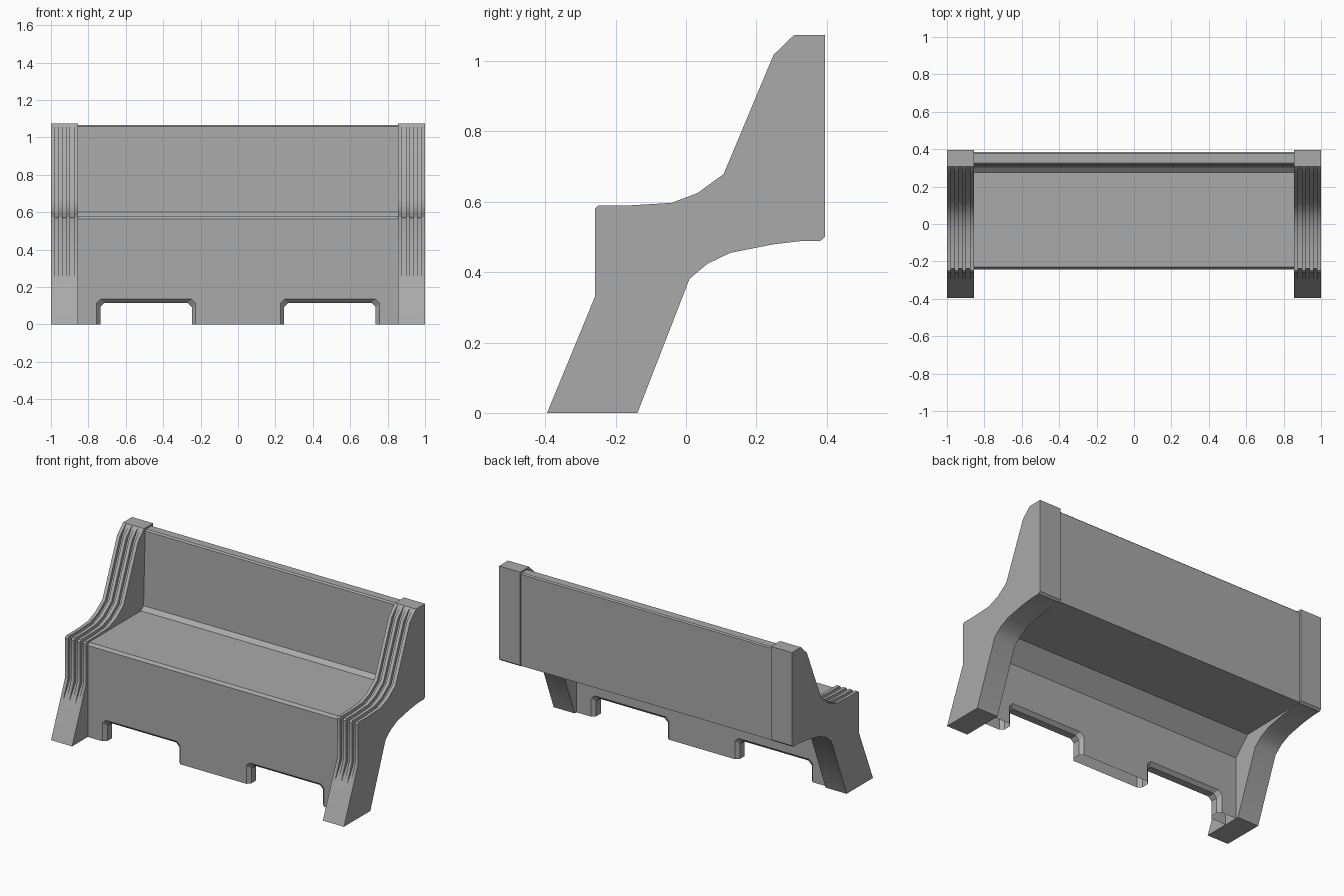
import bpy
import bmesh
import math
from mathutils import Vector

cube = bpy.data.objects.get("Cube")
if cube:
    bpy.data.objects.remove(cube, do_unlink=True)

grey = bpy.data.materials.new("grey_plastic")
grey.use_nodes = True
COLOUR = (0.4, 0.4, 0.4, 1)
grey.diffuse_color = COLOUR
grey.node_tree.nodes["Principled BSDF"].inputs["Base Color"].default_value = COLOUR

INNER, OUTER = 0.856, 1.0
GROOVE_DEPTH = 0.02


def make_object(name, bm):
    bmesh.ops.recalc_face_normals(bm, faces=bm.faces)
    mesh = bpy.data.meshes.new(name)
    bm.to_mesh(mesh)
    bm.free()
    mesh.materials.append(grey)
    obj = bpy.data.objects.new(name, mesh)
    bpy.context.collection.objects.link(obj)
    return obj


def loft(name, rings):
    """Join closed rings of equal length and cap both ends."""
    bm = bmesh.new()
    rows = [[bm.verts.new(p) for p in ring] for ring in rings]
    n = len(rows[0])
    for a, b in zip(rows, rows[1:]):
        for i in range(n):
            j = (i + 1) % n
            bm.faces.new((a[i], a[j], b[j], b[i]))
    bm.faces.new(rows[0])
    bm.faces.new(rows[-1])
    return make_object(name, bm)


# Seat, backrest and front panel share one (y, z) profile
body_profile = [
    (-0.242, 0), (-0.242, 0.564), (-0.23, 0.58), (0.276, 0.58),
    (0.302, 0.602), (0.318, 1.057), (0.327, 1.065), (0.378, 1.065),
    (0.385, 1.058), (0.385, 0.493), (-0.055, 0.485), (-0.155, 0.382), (-0.155, 0),
]
body = loft("seat_and_backrest",
            [[(x, y, z) for y, z in body_profile] for x in (-INNER, INNER)])


# Openings under the front panel, flared on both faces
def notch_ring(cx, y, grow):
    half, top, cut = 0.245 + grow, 0.115 + grow, 0.022
    outline = [(-half, -0.1), (-half, top - cut), (-half + cut, top),
               (half - cut, top), (half, top - cut), (half, -0.1)]
    return [(cx + x, y, z) for x, z in outline]


cutters = []
for cx in (-0.491, 0.491):
    stations = [(-0.29, 0.02), (-0.242, 0.02), (-0.22, 0),
                (-0.175, 0), (-0.155, 0.02), (-0.11, 0.02)]
    cutter = loft("notch_cutter", [notch_ring(cx, y, g) for y, g in stations])
    cutter.hide_render = True
    mod = body.modifiers.new("notch", "BOOLEAN")
    mod.operation = "DIFFERENCE"
    mod.solver = "EXACT"
    mod.object = cutter
    cutters.append(cutter)

bpy.context.view_layer.update()
evaluated = body.evaluated_get(bpy.context.evaluated_depsgraph_get())
cut_mesh = bpy.data.meshes.new_from_object(evaluated)
body.modifiers.clear()
body.data = cut_mesh
for cutter in cutters:
    bpy.data.objects.remove(cutter, do_unlink=True)

# The moulded shell is open underneath and where it meets the supports
shell = bmesh.new()
shell.from_mesh(cut_mesh)
open_faces = [f for f in shell.faces
              if all(abs(v.co.z) < 0.001 for v in f.verts)
              or all(abs(abs(v.co.x) - INNER) < 0.001 for v in f.verts)
              and abs(f.normal.x) > 0.9]
bmesh.ops.delete(shell, geom=open_faces, context="FACES")
shell.to_mesh(cut_mesh)
shell.free()

# End supports: front chain carries the grooves, back chain is plain
front_chain = [
    (-0.395, 0), (-0.305, 0.218), (-0.259, 0.33), (-0.259, 0.58), (-0.249, 0.59),
    (-0.158, 0.59), (-0.041, 0.597), (0.033, 0.625), (0.107, 0.679),
    (0.249, 1.018), (0.308, 1.075),
]
back_chain = [
    (0.395, 1.075), (0.395, 0.5), (0.382, 0.489), (0.331, 0.489), (0.246, 0.479),
    (0.126, 0.455), (0.061, 0.424), (0.01, 0.381), (-0.138, 0),
]


def sink(chain):
    """Push the middle of the chain inward along its mitred normals."""
    pts = [Vector(p) for p in chain]
    out = list(chain)
    for i in range(2, len(pts) - 1):
        a = (pts[i] - pts[i - 1]).normalized()
        b = (pts[i + 1] - pts[i]).normalized()
        na, nb = Vector((a.y, -a.x)), Vector((b.y, -b.x))
        m = (na + nb).normalized()
        out[i] = tuple(pts[i] + m * GROOVE_DEPTH / m.dot(na))
    return out


groove_chain = sink(front_chain)


def end_support(name, side):
    bm = bmesh.new()
    cache = {}

    def vert(x, p):
        key = (round(x, 5), round(p[0], 5), round(p[1], 5))
        if key not in cache:
            cache[key] = bm.verts.new((side * x, p[0], p[1]))
        return cache[key]

    def face(corners):
        verts = list(dict.fromkeys(vert(x, p) for x, p in corners))
        if len(verts) > 2:
            bm.faces.new(verts)

    strips = 7
    xs = [INNER + (OUTER - INNER) * i / strips for i in range(strips + 1)]
    # Alternating ridges and grooves
    for i in range(strips):
        ring = (groove_chain if i % 2 else front_chain) + back_chain
        for p, q in zip(ring, ring[1:] + ring[:1]):
            face([(xs[i], p), (xs[i], q), (xs[i + 1], q), (xs[i + 1], p)])
    # Groove walls
    for x in xs[1:-1]:
        for j in range(1, len(front_chain) - 1):
            face([(x, front_chain[j]), (x, front_chain[j + 1]),
                  (x, groove_chain[j + 1]), (x, groove_chain[j])])
    # Flat sides
    for x in (INNER, OUTER):
        face([(x, p) for p in front_chain + back_chain])
    obj = make_object(name, bm)
    bpy.ops.object.select_all(action="DESELECT")
    obj.select_set(True)
    bpy.context.view_layer.objects.active = obj
    bpy.ops.object.shade_smooth_by_angle(angle=math.radians(32))


end_support("left_end_support", 1)
end_support("right_end_support", -1)
